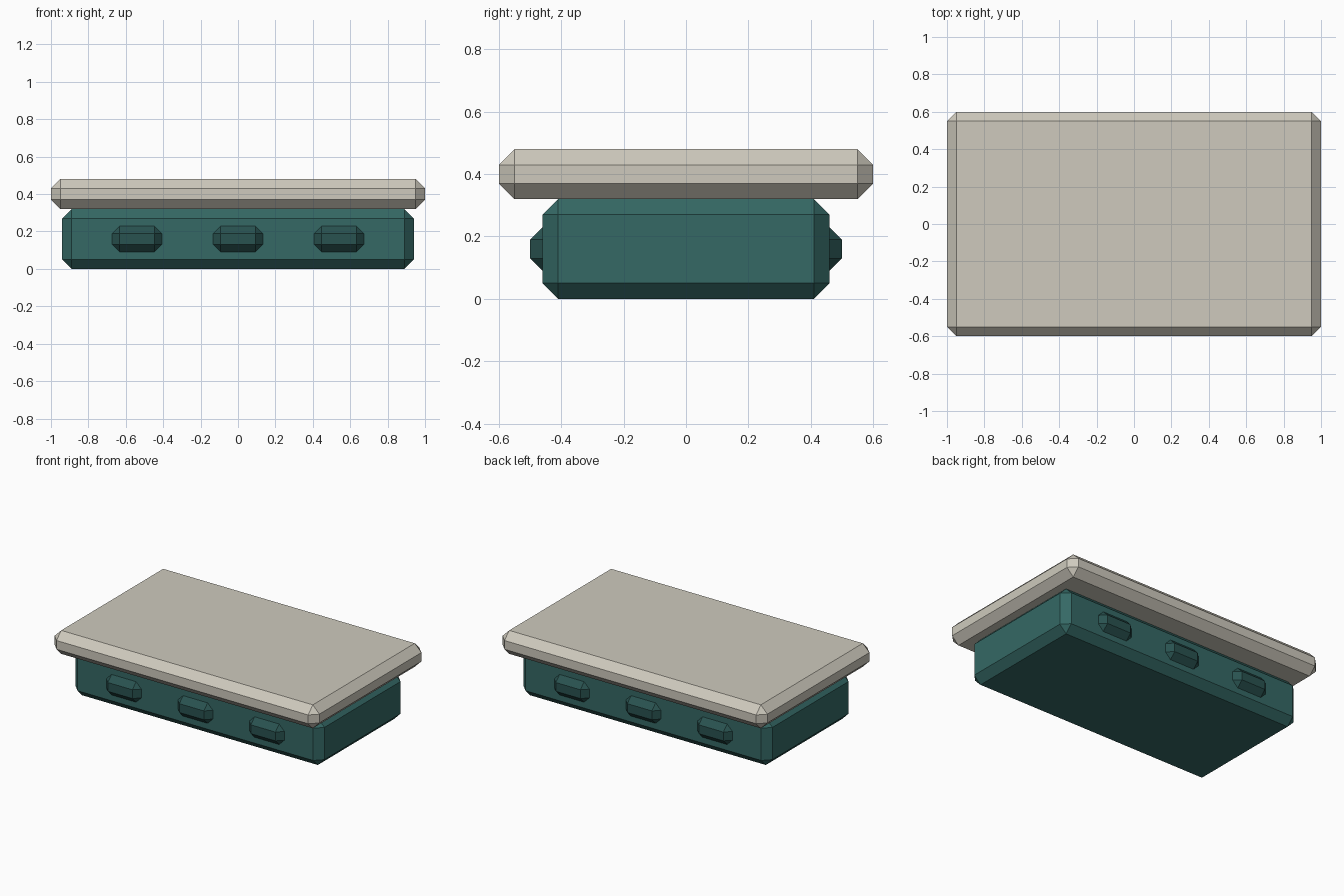
import bpy

if "Cube" in bpy.data.objects:
    bpy.data.objects.remove(bpy.data.objects["Cube"])


def material(name, color):
    mat = bpy.data.materials.new(name)
    mat.diffuse_color = (*color, 1)
    mat.use_nodes = True
    mat.node_tree.nodes["Principled BSDF"].inputs["Base Color"].default_value = mat.diffuse_color
    return mat


def chamfered_box(name, center, size, chamfer, mat):
    bpy.ops.mesh.primitive_cube_add(size=1, location=center)
    obj = bpy.context.object
    obj.name = name
    obj.scale = size
    bpy.ops.object.transform_apply(location=False, rotation=False, scale=True)
    bevel = obj.modifiers.new("chamfer", 'BEVEL')
    bevel.width = chamfer
    bevel.segments = 1
    bevel.limit_method = 'NONE'
    obj.data.materials.append(mat)
    return obj


cream = material("cream", (0.62, 0.59, 0.51))
teal = material("teal", (0.035, 0.14, 0.13))
dark_teal = material("dark_teal", (0.022, 0.085, 0.08))

# Body and overhanging top slab
chamfered_box("base_body", (0, 0, 0.16), (1.88, 0.92, 0.32), 0.05, teal)
chamfered_box("top_slab", (0, 0, 0.40), (2.0, 1.2, 0.16), 0.05, cream)

# Three raised studs on the front and on the back
for side, y in (("front", -0.45), ("back", 0.45)):
    for i, x in enumerate((-0.54, 0, 0.54), 1):
        chamfered_box(f"{side}_stud_{i}", (x, y, 0.16), (0.265, 0.10, 0.14), 0.04, dark_teal)
